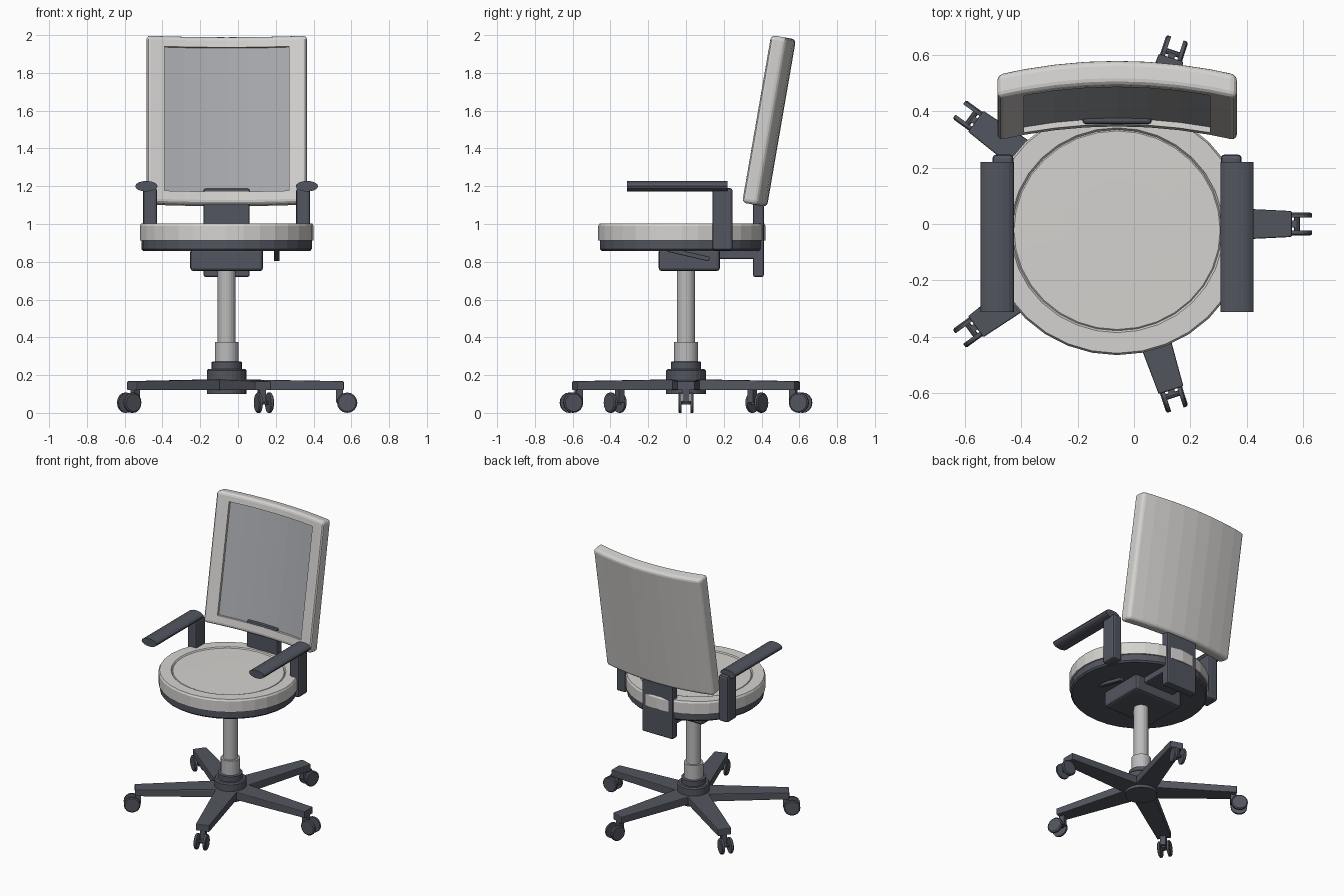
import bpy, bmesh, math
from mathutils import Matrix, Vector

if "Cube" in bpy.data.objects:
    bpy.data.objects.remove(bpy.data.objects["Cube"])

CX = -0.06  # chair axis


def material(name, r, g, b):
    m = bpy.data.materials.new(name)
    m.diffuse_color = (r, g, b, 1)
    m.use_nodes = True
    m.node_tree.nodes["Principled BSDF"].inputs["Base Color"].default_value = m.diffuse_color
    return m


DARK = material("dark_plastic", 0.085, 0.092, 0.115)
LIGHT = material("light_fabric", 0.66, 0.65, 0.63)
METAL = material("metal", 0.5, 0.5, 0.5)
MESH = material("mesh_fabric", 0.40, 0.41, 0.43)


def finish(name, bm, *mats, bevel=0, matrix=None):
    if matrix:
        bm.transform(matrix)
    bmesh.ops.recalc_face_normals(bm, faces=bm.faces)
    me = bpy.data.meshes.new(name)
    bm.to_mesh(me)
    bm.free()
    for m in mats:
        me.materials.append(m)
    ob = bpy.data.objects.new(name, me)
    bpy.context.collection.objects.link(ob)
    if bevel:
        mod = ob.modifiers.new("bevel", 'BEVEL')
        mod.width, mod.segments = bevel, 2
        mod.limit_method = 'ANGLE'
        mod.angle_limit = math.radians(40)
    return ob


def box(name, lo, hi, mat, bevel=0.0, matrix=None):
    lo, hi = Vector(lo), Vector(hi)
    bm = bmesh.new()
    bmesh.ops.create_cube(bm, size=1)
    for v in bm.verts:
        v.co = Vector((lo[i] + (v.co[i] + 0.5) * (hi[i] - lo[i]) for i in range(3)))
    return finish(name, bm, mat, bevel=bevel, matrix=matrix)


def lathe(name, profile, mat, sides=32, matrix=None, bevel=0.0):
    """Stack of rings (radius, z), capped at both ends."""
    bm = bmesh.new()
    rings = [[bm.verts.new((r * math.cos(2 * math.pi * i / sides),
                            r * math.sin(2 * math.pi * i / sides), z))
              for i in range(sides)] for r, z in profile]
    for a, b in zip(rings, rings[1:]):
        for i in range(sides):
            j = (i + 1) % sides
            bm.faces.new((a[i], a[j], b[j], b[i]))
    bm.faces.new(rings[0])
    bm.faces.new(rings[-1])
    return finish(name, bm, mat, matrix=matrix, bevel=bevel)


AXIS = Matrix.Translation((CX, 0, 0))

# Hub and gas column
lathe("base_hub", [(0.105, 0.10), (0.105, 0.225), (0.097, 0.233), (0.08, 0.233),
                   (0.08, 0.27), (0.05, 0.275)], DARK, 24, AXIS)
lathe("column_sleeve", [(0.063, 0.26), (0.063, 0.375)], METAL, 24, AXIS)
lathe("gas_column", [(0.048, 0.3), (0.048, 0.78)], METAL, 24, AXIS)

# Five tapered legs with twin-wheel casters
for k in range(5):
    M = AXIS @ Matrix.Rotation(math.radians(72 * k), 4, 'Z')
    bm = bmesh.new()
    bmesh.ops.create_cube(bm, size=1)
    for v in bm.verts:
        out = v.co.x > 0
        v.co = Vector((0.62 if out else 0.03,
                       math.copysign(0.046 if out else 0.075, v.co.y),
                       (0.168 if out else 0.178) if v.co.z > 0 else 0.12))
    finish(f"leg_{k}", bm, DARK, bevel=0.005, matrix=M)
    box(f"caster_stem_{k}", (0.58, -0.018, 0.055), (0.616, 0.018, 0.13), DARK, matrix=M)
    axle = M @ Matrix.Translation((0.638, 0, 0.054)) @ Matrix.Rotation(math.pi / 2, 4, 'X')
    lathe(f"caster_axle_{k}", [(0.01, -0.03), (0.01, 0.03)], DARK, 8, axle)
    box(f"caster_arm_{k}", (0.60, -0.012, 0.045), (0.645, 0.012, 0.062), DARK, matrix=M)
    for s in (-1, 1):
        lathe(f"caster_wheel_{k}_{'ab'[s > 0]}",
              [(0.054, s * 0.023), (0.054, s * 0.036), (0.047, s * 0.041)],
              DARK, 16, axle)

# Tilt mechanism, lever and back bracket
box("tilt_mechanism", (CX - 0.193, -0.145, 0.75), (CX + 0.193, 0.18, 0.87), DARK, 0.018)
lever = Matrix.Translation((0.205, 0.012, 0.84)) @ Matrix.Rotation(math.radians(-13), 4, 'X')
box("height_lever", (-0.015, -0.115, -0.012), (0.015, 0.115, 0.012), DARK, 0.004, lever)
box("bracket_arm", (CX - 0.122, 0.1, 0.815), (CX + 0.122, 0.38, 0.875), DARK, 0.008)
box("back_bracket", (CX - 0.122, 0.355, 0.72), (CX + 0.122, 0.412, 1.187), DARK, 0.01)

# Round seat, pan and cushion
SEAT = Matrix.Translation((CX, -0.022, 0)) @ Matrix.Diagonal((0.46, 0.443, 1, 1))
lathe("seat_pan", [(0.96, 0.857), (0.98, 0.867), (0.98, 0.92)], DARK, 32, SEAT)
lathe("seat_cushion", [(1, 0.912), (1, 0.99), (0.985, 1.002), (0.82, 1.002),
                       (0.805, 0.993), (0.795, 0.997), (0.4, 0.999)], LIGHT, 32, SEAT)

# Armrests, mirrored about the chair axis
for s, side in ((-1, "left"), (1, "right")):
    x = CX + s * 0.405
    box(f"{side}_arm_post", (x - 0.037, 0.14, 0.86), (x + 0.037, 0.247, 1.19), DARK, 0.014)
    pad = (Matrix.Translation((CX + s * 0.425, 0.22, 1.2)) @ Matrix.Rotation(math.pi / 2, 4, 'X')
           @ Matrix.Diagonal((0.059, 0.028, 1, 1)))
    lathe(f"{side}_arm_pad", [(1, 0), (1, 0.532)], DARK, 16, pad)

# Curved backrest: slab bent over 8 columns, with a recessed mesh panel
HALF, OPEN, SAG, THICK = 0.425, 0.33, 0.05, 0.088
us = [-HALF] + [-OPEN + 2 * OPEN * i / 6 for i in range(7)] + [HALF]
vs = [0, 0.067, 0.842, 0.9]
bm = bmesh.new()
grid = {}
for d in (0, 1):
    for i, u in enumerate(us):
        w = SAG * (1 - (u / HALF) ** 2) + d * THICK
        for j, v in enumerate(vs):
            grid[d, i, j] = bm.verts.new((u, w, v))
n, m = len(us) - 1, len(vs) - 1
for i in range(n):
    for j in range(m):
        for d in (0, 1):
            f = [grid[d, i, j], grid[d, i + 1, j], grid[d, i + 1, j + 1], grid[d, i, j + 1]]
            bm.faces.new(f if d == 0 else f[::-1])
    for j in (0, m):
        bm.faces.new((grid[0, i, j], grid[1, i, j], grid[1, i + 1, j], grid[0, i + 1, j]))
for j in range(m):
    for i in (0, n):
        bm.faces.new((grid[0, i, j], grid[0, i, j + 1], grid[1, i, j + 1], grid[1, i, j]))
bmesh.ops.recalc_face_normals(bm, faces=bm.faces)
rim = [e for e in bm.edges if e.calc_face_angle(0) > math.radians(45)]
bmesh.ops.bevel(bm, geom=rim, offset=0.022, segments=3, profile=0.5, affect='EDGES')
bm.normal_update()
panel = [f for f in bm.faces if f.normal.y < -0.8
         and abs(f.calc_center_median().x) < OPEN
         and vs[1] < f.calc_center_median().z < vs[2]]
bmesh.ops.inset_region(bm, faces=panel, thickness=0.001, depth=-0.02)
for f in panel:
    f.material_index = 1
tilt = Matrix.Translation((CX, 0.293, 1.114)) @ Matrix.Rotation(math.radians(-9.8), 4, 'X')
finish("backrest", bm, LIGHT, MESH, matrix=tilt)
